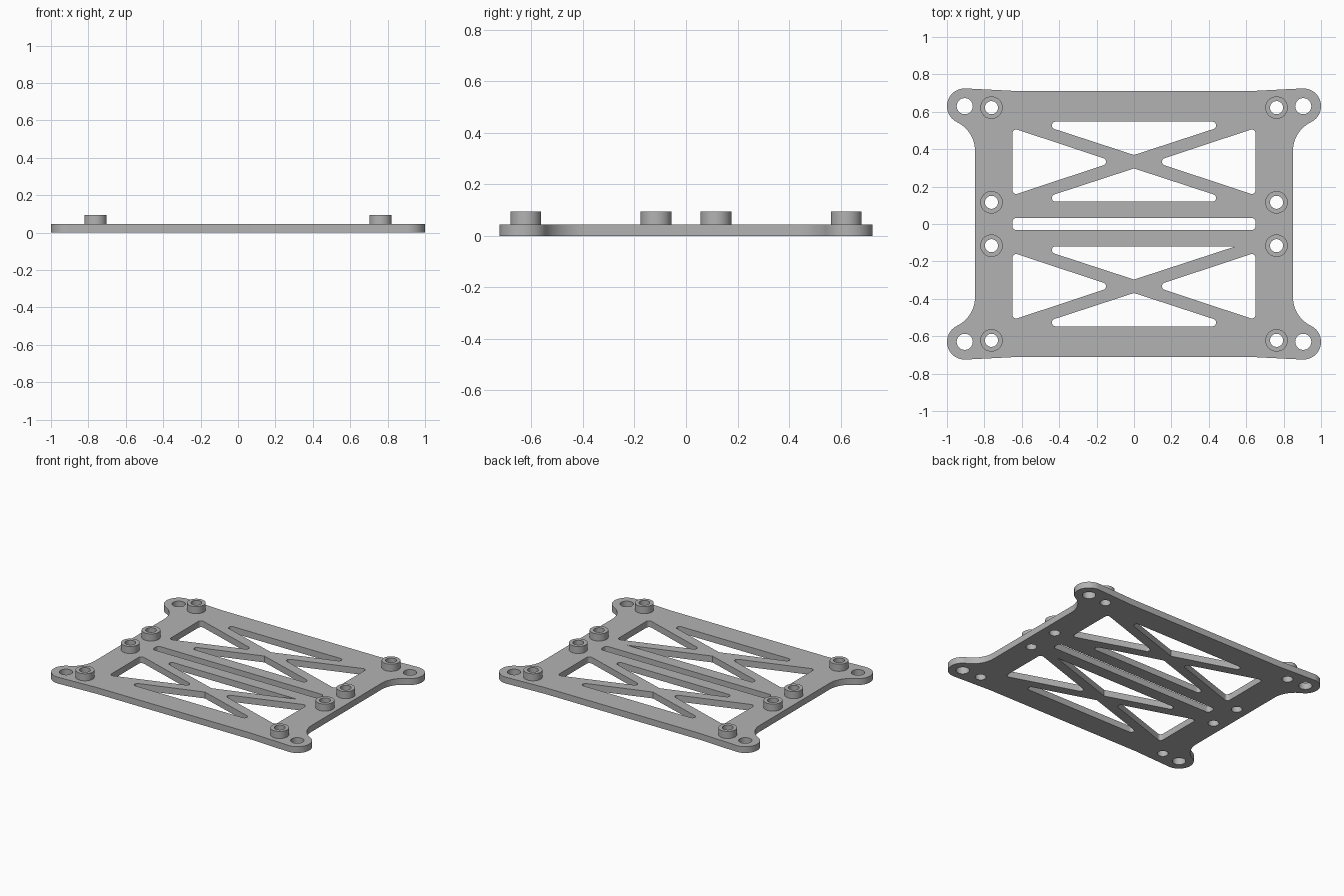
import bpy, bmesh
from math import cos, sin, tan, radians, atan2, degrees, hypot, tau
from mathutils import Vector

cube = bpy.data.objects.get("Cube")
if cube:
    bpy.data.objects.remove(cube, do_unlink=True)

PLATE_TOP, BOSS_TOP = 0.045, 0.095
FILLET = 0.02

grey = bpy.data.materials.new("plain grey")
grey.use_nodes = True
colour = (0.45, 0.45, 0.45, 1)
grey.diffuse_color = colour
grey.node_tree.nodes["Principled BSDF"].inputs["Base Color"].default_value = colour


def arc(cx, cy, r, start, end, steps):
    angles = [radians(start + (end - start) * i / steps) for i in range(steps + 1)]
    return [(cx + r * cos(a), cy + r * sin(a)) for a in angles]


def circle(cx, cy, r, sides=40):
    return arc(cx, cy, r, 0, 360, sides)[:-1]


def rounded(corners, steps=8):
    """Polygon from (x, y, radius) corners, with each corner filleted."""
    points = []
    for i, (x, y, r) in enumerate(corners):
        p = Vector((x, y))
        if r == 0:
            points.append((x, y))
            continue
        to_prev = (Vector(corners[i - 1][:2]) - p).normalized()
        to_next = (Vector(corners[(i + 1) % len(corners)][:2]) - p).normalized()
        half = to_prev.angle(to_next) / 2
        centre = p + (to_prev + to_next).normalized() * (r / sin(half))
        a = p + to_prev * (r / tan(half)) - centre
        b = p + to_next * (r / tan(half)) - centre
        start = atan2(a.y, a.x)
        sweep = (atan2(b.y, b.x) - start + tau / 2) % tau - tau / 2
        for k in range(steps + 1):
            t = start + sweep * k / steps
            points.append((centre.x + r * cos(t), centre.y + r * sin(t)))
    return points


def flip(points, sx, sy):
    return [(x * sx, y * sy) for x, y in points]


def extruded(name, loops, bottom, top):
    """Solid from an outer loop and hole loops."""
    curve = bpy.data.curves.new(name + "_profile", "CURVE")
    curve.dimensions = "2D"
    curve.fill_mode = "BOTH"
    curve.extrude = (top - bottom) / 2
    for loop in loops:
        spline = curve.splines.new("POLY")
        spline.points.add(len(loop) - 1)
        for point, (x, y) in zip(spline.points, loop):
            point.co = (x, y, 0, 1)
        spline.use_cyclic_u = True
    helper = bpy.data.objects.new(name + "_profile", curve)
    bpy.context.collection.objects.link(helper)
    mesh = bpy.data.meshes.new_from_object(
        helper.evaluated_get(bpy.context.evaluated_depsgraph_get()))
    bpy.data.objects.remove(helper)
    bpy.data.curves.remove(curve)

    bm = bmesh.new()
    bm.from_mesh(mesh)
    bmesh.ops.remove_doubles(bm, verts=bm.verts, dist=0.0001)
    bmesh.ops.translate(bm, verts=bm.verts, vec=(0, 0, (top + bottom) / 2))
    bmesh.ops.recalc_face_normals(bm, faces=bm.faces)
    bm.to_mesh(mesh)
    bm.free()
    mesh.name = name
    mesh.materials.clear()
    mesh.materials.append(grey)
    obj = bpy.data.objects.new(name, mesh)
    bpy.context.collection.objects.link(obj)
    bpy.ops.object.select_all(action="DESELECT")
    obj.select_set(True)
    bpy.context.view_layer.objects.active = obj
    bpy.ops.object.shade_smooth_by_angle(angle=radians(30))
    return obj


# Outline of one quarter: concave neck, round ear, then the end edge
side_x, neck_y, neck_r = 0.85, 0.39, 0.172
ear_x, ear_y, ear_r = 0.905, 0.63, 0.095
neck_x = side_x + neck_r
neck_end = degrees(atan2(ear_y - neck_y, ear_x - neck_x))
quarter = (arc(neck_x, neck_y, neck_r, 180, neck_end, 14)
           + arc(ear_x, ear_y, ear_r, neck_end - 180, 93, 24)[1:]
           + [(0.61, 0.71)])
outline = (quarter + flip(quarter, -1, 1)[::-1]
           + flip(quarter, -1, -1) + flip(quarter, 1, -1)[::-1])

# Centre slot
w, f = 0.65, FILLET
loops = [outline, rounded([(-w, -0.032, f), (w, -0.032, f), (w, 0.032, f), (-w, 0.032, f)])]

# Windows between the crossed struts
mid, rise, base_x = 0.333, 0.18, 0.545
for sy in (1, -1):
    for sx in (1, -1):
        side = [(0.106, mid, f), (w, mid - rise, f), (w, mid + rise, f)]
        loops.append(flip(rounded(side), sx, sy))
    for away in (1, -1):
        base_y, tip_y = mid + away * 0.214, mid + away * 0.036
        # One inner corner is left sharp
        right_f = 0 if (sy, away) == (-1, -1) else f
        end = [(0, tip_y, 0), (base_x, base_y, right_f), (-base_x, base_y, f)]
        loops.append(flip(rounded(end), 1, sy))

# Mounting holes in the ears and under the bosses
boss_spots = [(sx * 0.762, y) for sx in (1, -1) for y in (0.622, 0.116, -0.116, -0.622)]
loops += [circle(sx * ear_x, sy * ear_y, 0.043) for sx in (1, -1) for sy in (1, -1)]
loops += [circle(x, y, 0.035) for x, y in boss_spots]
extruded("mounting_plate", loops, 0, PLATE_TOP)

# Raised ring bosses
for x, y in boss_spots:
    name = "boss_" + ("left" if x > 0 else "right") + ("_back" if y > 0 else "_front")
    name += "_outer" if abs(y) > 0.3 else "_inner"
    extruded(name, [circle(x, y, 0.06), circle(x, y, 0.035)], PLATE_TOP, BOSS_TOP)
